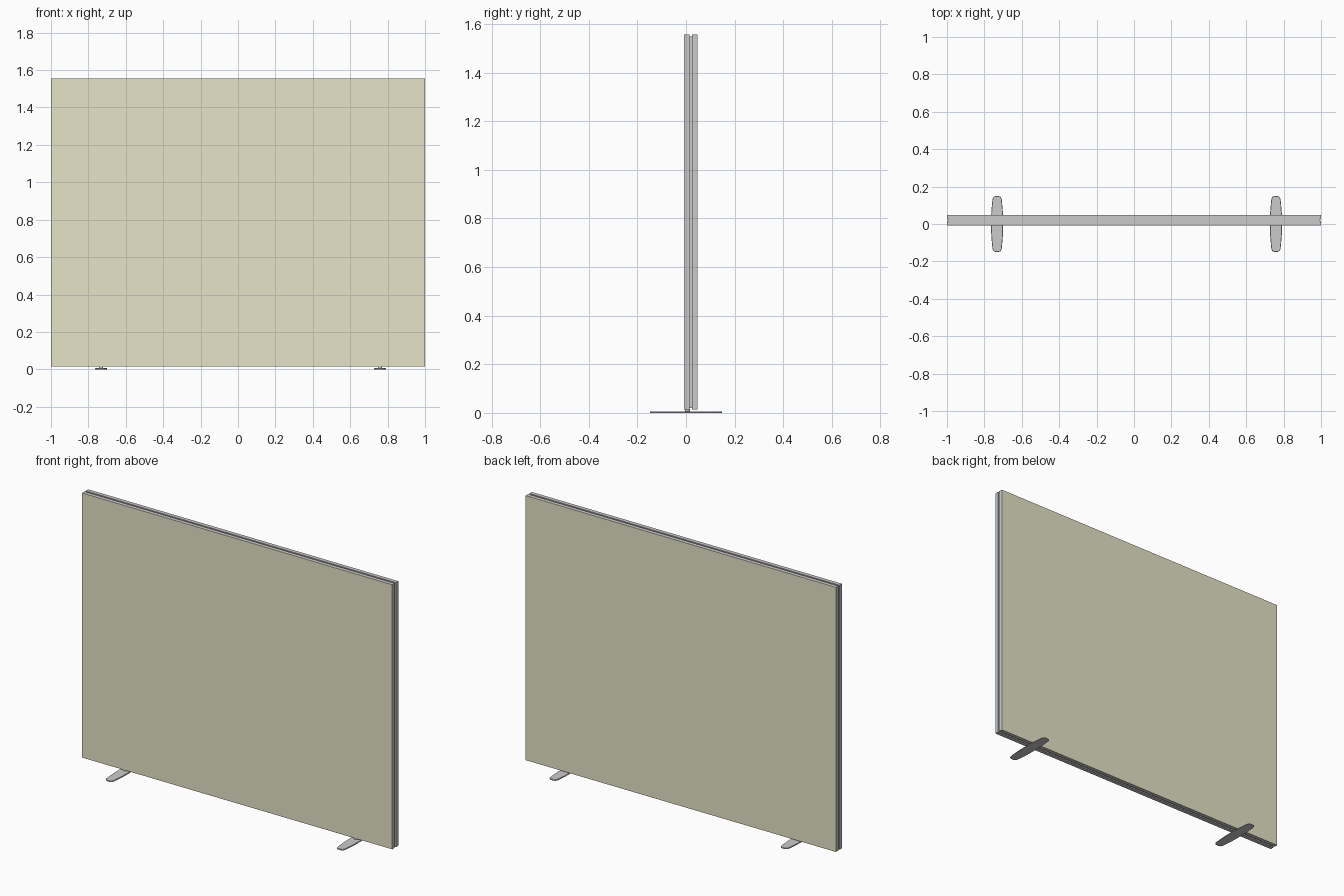
import bpy, bmesh, math

if "Cube" in bpy.data.objects:
    bpy.data.objects.remove(bpy.data.objects["Cube"])

Y0, Y1 = -0.008, 0.048      # panel front and back
Z0, Z1 = 0.014, 1.556       # panel bottom and top


def finish(name, bm, mat=None):
    bmesh.ops.recalc_face_normals(bm, faces=bm.faces[:])
    me = bpy.data.meshes.new(name)
    bm.to_mesh(me)
    bm.free()
    ob = bpy.data.objects.new(name, me)
    bpy.context.collection.objects.link(ob)
    if mat:
        me.materials.append(mat)
    return ob


def loft(bm, rings, closed=False):
    """Bridge successive closed rings, capping the ends unless closed."""
    vs = [[bm.verts.new(p) for p in r] for r in rings]
    pairs = list(zip(vs, vs[1:] + vs[:1])) if closed else list(zip(vs, vs[1:]))
    for a, b in pairs:
        for i in range(len(a)):
            j = (i + 1) % len(a)
            bm.faces.new((a[i], a[j], b[j], b[i]))
    if not closed:
        bm.faces.new(vs[0])
        bm.faces.new(vs[-1])


def rect(inset, y):
    x, lo, hi = 1 - inset, Z0 + inset, Z1 - inset
    return [(-x, y, lo), (x, y, lo), (x, y, hi), (-x, y, hi)]


fabric = bpy.data.materials.new("fabric")
fabric.diffuse_color = (0.79, 0.77, 0.57, 1)
fabric.use_nodes = True
fabric.node_tree.nodes["Principled BSDF"].inputs["Base Color"].default_value = fabric.diffuse_color

# Perimeter frame with a narrow groove running around the edge
mid, g = (Y0 + Y1) / 2, 0.005
t = 0.002
profile = [(0.03, Y0 + t), (0, Y0 + t), (0, mid - g), (0.007, mid - g),
           (0.007, mid + g), (0, mid + g), (0, Y1 - t), (0.03, Y1 - t)]
bm = bmesh.new()
loft(bm, [rect(i, y) for i, y in profile], closed=True)
finish("frame", bm)

# Fabric faces on both sides
for name, a, b in (("front_fabric", Y0, Y0 + t), ("back_fabric", Y1 - t, Y1)):
    bm = bmesh.new()
    loft(bm, [rect(0, a), rect(0, b)])
    finish(name, bm, fabric)

# Tapered foot outline, one quarter mirrored into a full loop
quarter = [(0.032, 0.02), (0.031, 0.06), (0.027, 0.11), (0.025, 0.13),
           (0.022, 0.141), (0.016, 0.147), (0.008, 0.149)]
half = quarter + [(-x, y) for x, y in reversed(quarter)]
outline = half + [(-x, -y) for x, y in half]


def foot(name, cx):
    bm = bmesh.new()
    loft(bm, [[(cx + x * s, y * (1 - (1 - s) * 0.2), z) for x, y in outline]
              for s, z in ((1, 0), (1, 0.004), (0.94, 0.006))])
    # Short stem joining the plate to the frame
    ring = [(math.cos(k * math.tau / 16), math.sin(k * math.tau / 16)) for k in range(16)]
    loft(bm, [[(cx + 0.011 * c, 0.006 + 0.011 * s, z) for c, s in ring]
              for z in (0.005, 0.016)])
    finish(name, bm)


foot("left_foot", -0.732)
foot("right_foot", 0.759)
